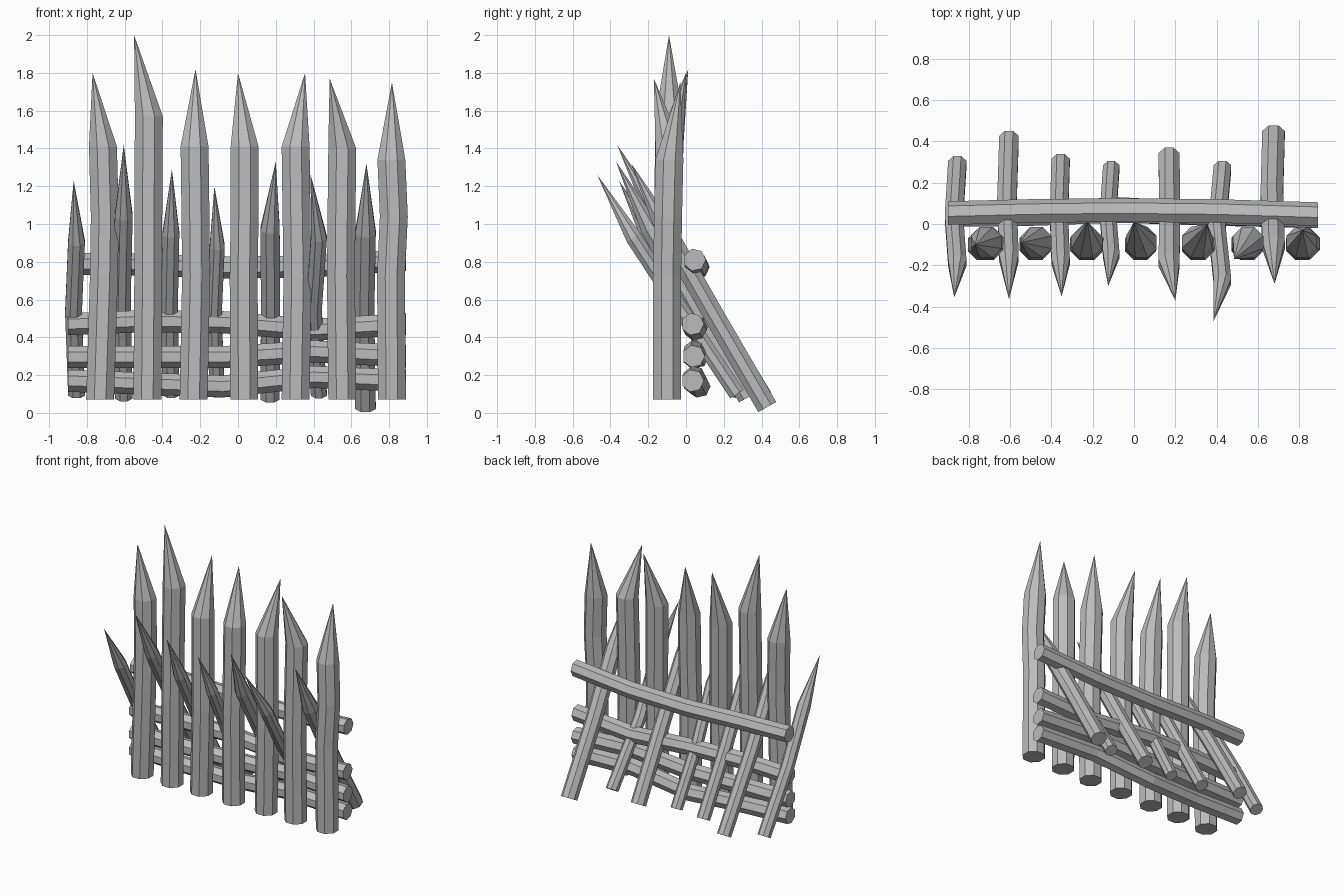
import bpy, bmesh, math
from mathutils import Vector

cube = bpy.data.objects.get("Cube")
if cube:
    bpy.data.objects.remove(cube, do_unlink=True)

wood = bpy.data.materials.new("grey_wood")
wood.use_nodes = True
GREY = (0.5, 0.5, 0.5, 1)
wood.diffuse_color = GREY
wood.node_tree.nodes["Principled BSDF"].inputs["Base Color"].default_value = GREY


def pole(name, centres, radius, sides, axis, side_dir, tip=None, turn=0.5):
    """Faceted log through the centres, flat at the ends or sharpened to a tip."""
    axis = Vector(axis).normalized()
    v = axis.cross(Vector(side_dir)).normalized()
    u = v.cross(axis)
    bm = bmesh.new()
    rings = []
    for c in centres:
        ring = []
        for i in range(sides):
            a = math.tau * (i + turn) / sides
            ring.append(bm.verts.new(Vector(c) + radius * (u * math.cos(a) + v * math.sin(a))))
        rings.append(ring)
    for low, high in zip(rings, rings[1:]):
        for i in range(sides):
            j = (i + 1) % sides
            bm.faces.new((low[i], low[j], high[j], high[i]))
    bm.faces.new(rings[0][::-1])
    top = rings[-1]
    if tip:
        apex = bm.verts.new(tip)
        for i in range(sides):
            bm.faces.new((top[i], top[(i + 1) % sides], apex))
    else:
        bm.faces.new(top)
    bmesh.ops.recalc_face_normals(bm, faces=bm.faces)
    mesh = bpy.data.meshes.new(name)
    bm.to_mesh(mesh)
    bm.free()
    mesh.materials.append(wood)
    bpy.context.collection.objects.link(bpy.data.objects.new(name, mesh))


# Upright sharpened posts: x at base, lower bend, upper bend, shoulder; shoulder z; tip
posts = [
    ((-.73, -.71, -.705, -.715), 1.41, (-.77, -.1, 1.8)),
    ((-.48, -.475, -.475, -.472), 1.57, (-.55, -.09, 2.0)),
    ((-.235, -.222, -.225, -.23), 1.41, (-.225, .012, 1.82)),
    ((.033, .03, .035, .035), 1.41, (0, .01, 1.8)),
    ((.305, .315, .31, .305), 1.41, (.355, 0, 1.8)),
    ((.552, .545, .548, .552), 1.4, (.485, -.17, 1.77)),
    ((.815, .81, .825, .812), 1.34, (.815, -.03, 1.75)),
]
for n, (xs, shoulder, tip) in enumerate(posts, 1):
    heights = (.07, .72, 1.04, shoulder)
    depths = (-.1, -.1, -.095, -.088)
    pole(f"post_{n}", list(zip(xs, depths, heights)), .08, 8, (0, 0, 1), (1, 0, 0), tip)

# Leaning spikes: base x, base y, base z, radius, tip
spikes = [
    (-.855, .29, .1, .048, (-.87, -.355, 1.23)),
    (-.605, .41, .085, .051, (-.605, -.365, 1.42)),
    (-.355, .30, .1, .048, (-.35, -.35, 1.29)),
    (-.11, .27, .1, .043, (-.125, -.3, 1.2)),
    (.17, .325, .08, .055, (.2, -.37, 1.33)),
    (.428, .27, .1, .046, (.385, -.47, 1.26)),
    (.675, .43, .031, .059, (.68, -.29, 1.32)),
]
for n, (x, y, z, radius, tip) in enumerate(spikes, 1):
    base, end = Vector((x, y, z)), Vector(tip)
    axis = end - base
    axis.x = 0
    bend = base.lerp(end, .4) + Vector((-.01, 0, -.02))
    shoulder = base.lerp(end, .74) + Vector((0, 0, -.03))
    shoulder.x = x
    pole(f"leaning_spike_{n}", [base, bend, shoulder], radius, 8, axis, (1, 0, 0), tip)

# Cross rails behind the posts: (y, z) along the length
stations = (-.9, -.5, -.08, .4, .89)
rails = {
    "top_rail": ((.05, .79), (.06, .785), (.065, .77), (.06, .775), (.045, .81)),
    "upper_rail": ((.04, .47), (.045, .485), (.06, .48), (.05, .44), (.035, .47)),
    "middle_rail": ((.04, .295), (.045, .295), (.06, .295), (.045, .325), (.04, .3)),
    "lower_rail": ((.04, .17), (.045, .155), (.07, .14), (.045, .19), (.035, .17)),
}
for name, path in rails.items():
    centres = [(x, y, z) for x, (y, z) in zip(stations, path)]
    pole(name, centres, .06, 7, (1, 0, 0), (0, 0, 1), turn=.25)
